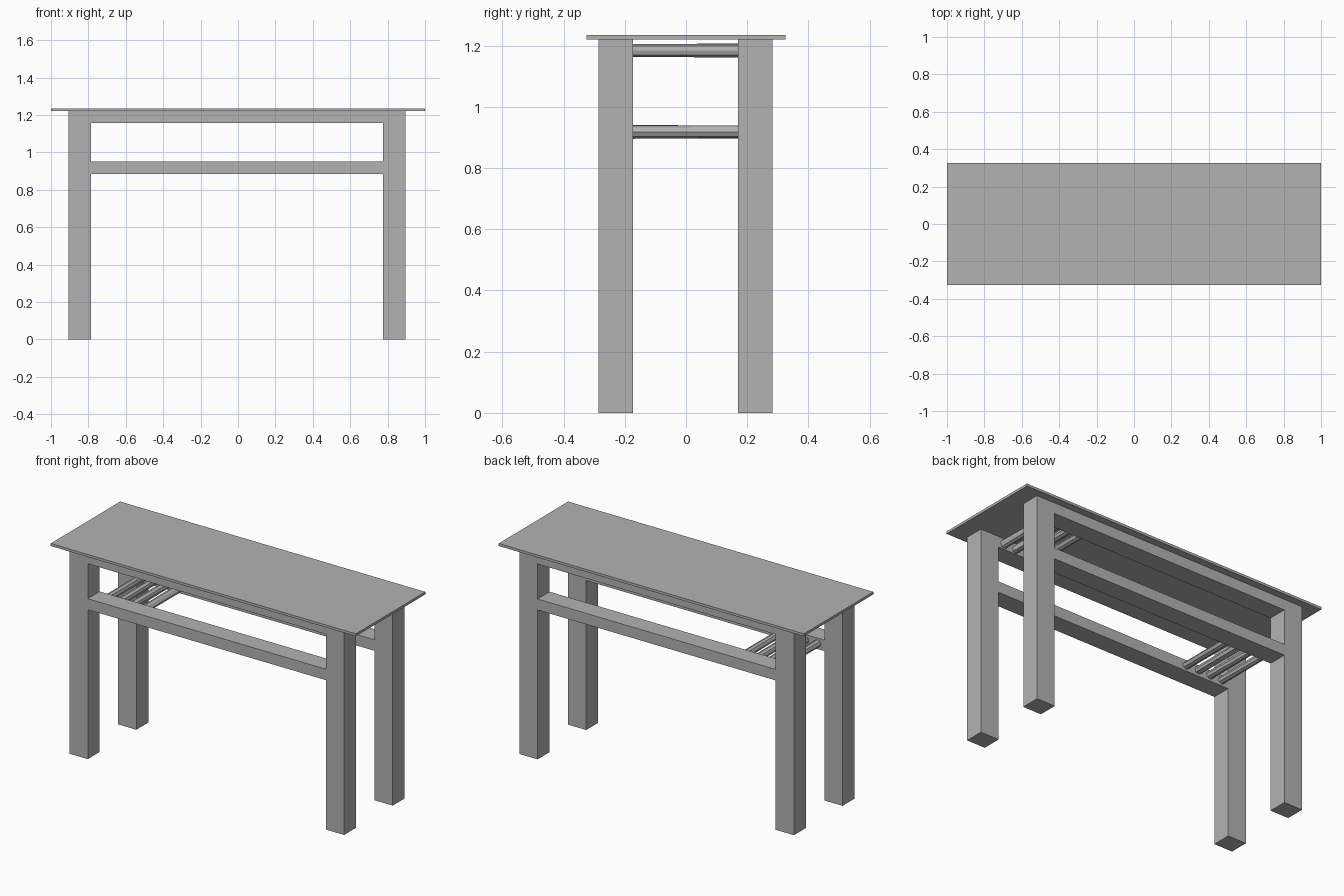
import bpy
import bmesh
import math
import random
from mathutils import Matrix, Vector

random.seed(4)

cube = bpy.data.objects.get("Cube")
if cube:
    bpy.data.objects.remove(cube, do_unlink=True)

grey = bpy.data.materials.new("plain grey")
grey.use_nodes = True
colour = (0.45, 0.45, 0.45, 1)
grey.diffuse_color = colour
grey.node_tree.nodes["Principled BSDF"].inputs["Base Color"].default_value = colour


def finish(name, bm):
    mesh = bpy.data.meshes.new(name)
    bm.to_mesh(mesh)
    bm.free()
    mesh.materials.append(grey)
    obj = bpy.data.objects.new(name, mesh)
    bpy.context.collection.objects.link(obj)
    return obj


def box(name, x, y, z):
    """Box spanning the given (low, high) ranges."""
    bm = bmesh.new()
    size = [b - a for a, b in (x, y, z)]
    centre = Vector([(a + b) / 2 for a, b in (x, y, z)])
    matrix = Matrix.Translation(centre) @ Matrix.Diagonal((*size, 1))
    bmesh.ops.create_cube(bm, size=1, matrix=matrix)
    return finish(name, bm)


def rough_stick(name, x, z, radius, y):
    """Slightly irregular faceted stick running front to back."""
    bm = bmesh.new()
    bmesh.ops.create_cone(bm, cap_ends=True, segments=8, radius1=radius,
                          radius2=radius, depth=y[1] - y[0])
    for v in bm.verts:
        v.co.x *= random.uniform(0.8, 1.1)
        v.co.y *= random.uniform(0.85, 1.0)
    place = Matrix.Translation((x, sum(y) / 2, z))
    bm.transform(place @ Matrix.Rotation(math.pi / 2, 4, "X"))
    return finish(name, bm)


# Table top
TOP = 1.22
box("table_top", (-1, 1), (-0.325, 0.325), (TOP, 1.235))

# Front and back frames: two legs joined by two long rails
LEFT, RIGHT = (0.775, 0.895), (-0.905, -0.785)
DEPTHS = {"front": (-0.285, -0.173), "back": (0.17, 0.282)}
for side, depth in DEPTHS.items():
    box(side + "_left_leg", LEFT, depth, (0, TOP))
    box(side + "_right_leg", RIGHT, depth, (0, TOP))
    span = (RIGHT[1], LEFT[0])
    box(side + "_upper_rail", span, depth, (1.157, TOP))
    box(side + "_lower_rail", span, depth, (0.885, 0.95))

# Short cross sticks bridging the frames, upper left and lower right
gap = (DEPTHS["front"][1], DEPTHS["back"][0])
for name, sign, z in (("upper", 1, 1.184), ("lower", -1, 0.918)):
    for i in range(4):
        rough_stick(f"{name}_cross_stick_{i + 1}", sign * (0.5 + 0.08 * i),
                    z, 0.023, gap)
